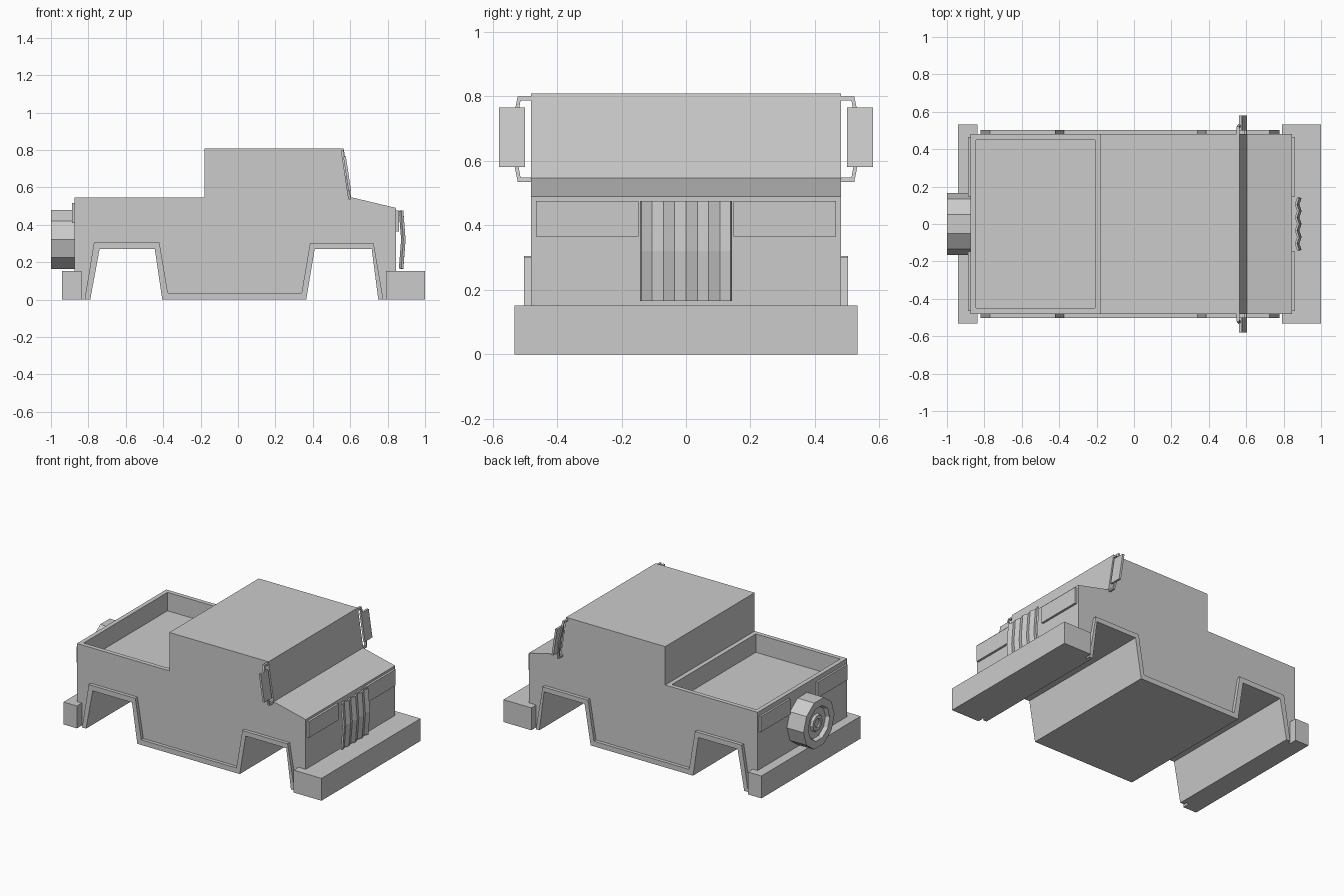
import bpy, bmesh, math
from mathutils import Vector

cube = bpy.data.objects.get("Cube")
if cube:
    bpy.data.objects.remove(cube, do_unlink=True)

GREY = (0.6, 0.6, 0.6, 1.0)
mat = bpy.data.materials.new("plain grey")
mat.use_nodes = True
mat.diffuse_color = GREY
mat.node_tree.nodes["Principled BSDF"].inputs["Base Color"].default_value = GREY


def finish(name, bm):
    bmesh.ops.recalc_face_normals(bm, faces=bm.faces[:])
    mesh = bpy.data.meshes.new(name)
    bm.to_mesh(mesh)
    bm.free()
    mesh.materials.append(mat)
    obj = bpy.data.objects.new(name, mesh)
    bpy.context.collection.objects.link(obj)
    return obj


def prism(outline, offset):
    """Closed outline of 3D points extruded along an offset."""
    bm = bmesh.new()
    face = bm.faces.new([bm.verts.new(p) for p in outline])
    new = bmesh.ops.extrude_face_region(bm, geom=[face])["geom"]
    moved = [v for v in new if isinstance(v, bmesh.types.BMVert)]
    bmesh.ops.translate(bm, verts=moved, vec=offset)
    bmesh.ops.recalc_face_normals(bm, faces=bm.faces[:])
    return bm


def box(name, x, y, z):
    outline = [(x[0], y[0], z[0]), (x[1], y[0], z[0]), (x[1], y[1], z[0]), (x[0], y[1], z[0])]
    return finish(name, prism(outline, (0, 0, z[1] - z[0])))


# Lower edge with both wheel arches, shared by body and trim
lower = [(-0.79, 0), (-0.74, 0.27), (-0.445, 0.27), (-0.405, 0),
         (0.365, 0), (0.41, 0.27), (0.715, 0.27), (0.75, 0)]
trim_top = [(-0.82, 0), (-0.77, 0.305), (-0.42, 0.305), (-0.375, 0.035),
            (0.34, 0.035), (0.385, 0.302), (0.725, 0.302), (0.777, 0)]
upper = [(0.845, 0), (0.845, 0.49), (0.605, 0.547), (0.565, 0.808),
         (-0.18, 0.808), (-0.18, 0.547), (-0.875, 0.547), (-0.875, 0)]
HALF = 0.48

# Body with a sunken cargo bed
bm = prism([(x, -HALF, z) for x, z in lower + upper], (0, 2 * HALF, 0))
bed = max((f for f in bm.faces if f.normal.z > 0.9 and f.calc_center_median().x < -0.4
           and f.calc_center_median().z > 0.5), key=lambda f: f.calc_area())
bmesh.ops.inset_region(bm, faces=[bed], thickness=0.042)
inner = bmesh.ops.extrude_face_region(bm, geom=[bed])["geom"]
bmesh.ops.translate(bm, verts=[v for v in inner if isinstance(v, bmesh.types.BMVert)],
                    vec=(0, 0, -0.125))
if bed.is_valid:
    bmesh.ops.delete(bm, geom=[bed], context='FACES_ONLY')
finish("body", bm)

# Bumpers
box("front_bumper", (0.79, 1.0), (-0.532, 0.532), (0, 0.152))
box("rear_bumper", (-0.94, -0.838), (-0.532, 0.532), (0, 0.152))

# Parts repeated on both sides
for side, s in (("left", 1), ("right", -1)):
    strip = [(x, s * HALF, z) for x, z in lower + trim_top[::-1]]
    finish(side + "_arch_trim", prism(strip, (0, s * 0.023, 0)))

    y = sorted((s * 0.148, s * 0.465))
    box(side + "_headlight", (0.84, 0.86), y, (0.365, 0.475))
    box(side + "_tail_light", (-0.888, -0.87), y, (0.41, 0.515))

    # Mirror parts lean along the windscreen
    def leaning(points, back):
        return [(0.562 + (0.808 - z) * 0.153 - back, s * y, z) for y, z in points]

    outer = [(0.475, 0.8), (0.522, 0.8), (0.548, 0.667), (0.522, 0.535), (0.475, 0.535)]
    inside = [(0.475, 0.548), (0.513, 0.548), (0.535, 0.667), (0.513, 0.787), (0.475, 0.787)]
    finish(side + "_mirror_bracket", prism(leaning(outer + inside, 0), (-0.014, 0, 0)))
    plate = [(0.5, 0.765), (0.58, 0.765), (0.58, 0.58), (0.5, 0.58)]
    finish(side + "_mirror", prism(leaning(plate, -0.008), (-0.014, 0, 0)))

# Folded grille, bulging at mid height
bm = bmesh.new()
rows = []
for z, bulge in ((0.165, 0), (0.32, 0.012), (0.475, 0)):
    rows.append([bm.verts.new((0.866 + bulge + (0.012 if i % 2 == 0 else 0), i * 0.035, z))
                 for i in range(-4, 5)])
for low, high in zip(rows, rows[1:]):
    for i in range(8):
        bm.faces.new((low[i], low[i + 1], high[i + 1], high[i]))
grille = finish("grille", bm)
solid = grille.modifiers.new("thickness", 'SOLIDIFY')
solid.thickness = 0.012
solid.offset = 0

# Ten-sided spare wheel, turned around the x axis
SIDES = 10
profile = [(0.166, -0.87), (0.166, -1.0), (0.115, -1.0), (0.105, -0.975),
           (0.06, -0.975), (0.052, -0.99), (0.03, -0.99), (0.026, -0.982)]
bm = bmesh.new()
rings = []
for r, x in profile:
    angles = [2 * math.pi * i / SIDES for i in range(SIDES)]
    rings.append([bm.verts.new(Vector((x, r * math.cos(a), 0.322 + r * math.sin(a)))) for a in angles])
for a, b in zip(rings, rings[1:]):
    for i in range(SIDES):
        j = (i + 1) % SIDES
        bm.faces.new((a[i], a[j], b[j], b[i]))
bm.faces.new(rings[0])
bm.faces.new(rings[-1])
finish("spare_wheel", bm)
